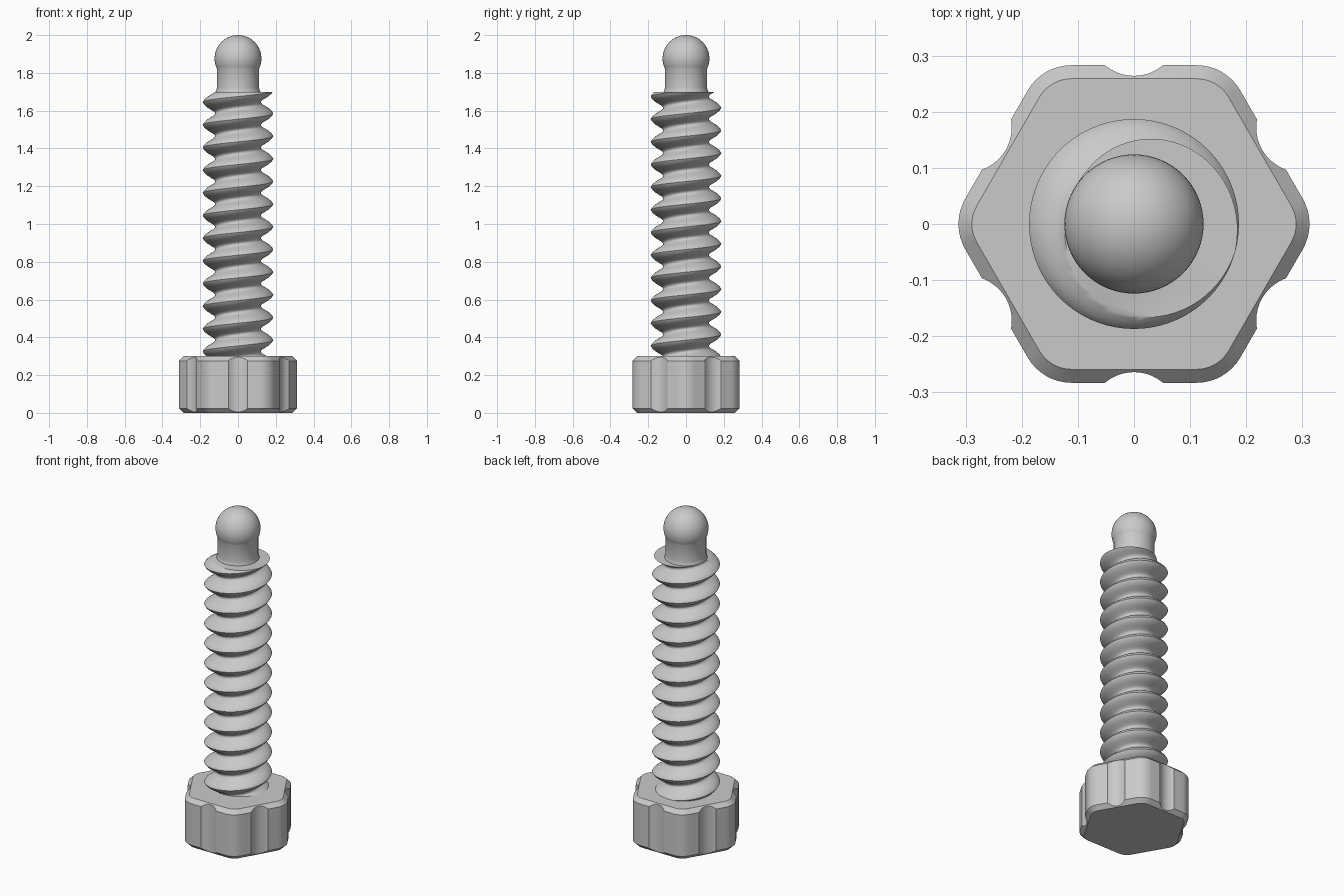
import bpy, bmesh, math
from mathutils import Matrix, Vector

TAU = math.tau
cube = bpy.data.objects.get("Cube")
if cube:
    bpy.data.objects.remove(cube)

steel = bpy.data.materials.new("grey metal")
steel.use_nodes = True
steel.diffuse_color = (0.59, 0.59, 0.59, 1)
steel.node_tree.nodes["Principled BSDF"].inputs["Base Color"].default_value = (0.59, 0.59, 0.59, 1)


def make_object(name, bm):
    bmesh.ops.recalc_face_normals(bm, faces=bm.faces)
    mesh = bpy.data.meshes.new(name)
    bm.to_mesh(mesh)
    bm.free()
    mesh.materials.append(steel)
    obj = bpy.data.objects.new(name, mesh)
    bpy.context.collection.objects.link(obj)
    return obj


def activate(obj):
    bpy.ops.object.select_all(action="DESELECT")
    obj.select_set(True)
    bpy.context.view_layer.objects.active = obj


def smooth(obj, degrees):
    activate(obj)
    bpy.ops.object.shade_smooth_by_angle(angle=math.radians(degrees))


def skin(bm, rings):
    for low, high in zip(rings, rings[1:]):
        for i in range(len(low)):
            j = (i + 1) % len(low)
            bm.faces.new((low[i], low[j], high[j], high[i]))


# Head: rounded hexagon with chamfered rims
APOTHEM, CORNER, CHAMFER, HEAD_TOP = 0.283, 0.09, 0.024, 0.3


def hexagon(inset):
    points = []
    reach = (APOTHEM - CORNER) / math.cos(TAU / 12)
    for side in range(6):
        middle = side * TAU / 6
        for step in range(9):
            a = middle + (step / 8 - 0.5) * TAU / 6
            points.append((reach * math.cos(middle) + (CORNER - inset) * math.cos(a),
                           reach * math.sin(middle) + (CORNER - inset) * math.sin(a)))
    return points


bm = bmesh.new()
levels = [(0, CHAMFER), (CHAMFER, 0), (HEAD_TOP - CHAMFER, 0), (HEAD_TOP, CHAMFER)]
rings = [[bm.verts.new((x, y, z)) for x, y in hexagon(inset)] for z, inset in levels]
skin(bm, rings)
bm.faces.new(rings[0])
bm.faces.new(rings[-1])
head = make_object("head", bm)

# Grip grooves: one cylinder cut into the middle of every side
GROOVE = 0.08
bm = bmesh.new()
for side in range(6):
    a = (side + 0.5) * TAU / 6
    centre = Vector((math.cos(a), math.sin(a), 0)) * (0.264 + GROOVE)
    centre.z = HEAD_TOP / 2
    bmesh.ops.create_cone(bm, cap_ends=True, segments=48, radius1=GROOVE, radius2=GROOVE,
                          depth=0.5, matrix=Matrix.Translation(centre))
cutter = make_object("groove_cutter", bm)
cutter.hide_render = True
cut = head.modifiers.new("grooves", "BOOLEAN")
cut.object = cutter
cut.operation = "DIFFERENCE"
cut.solver = "EXACT"
activate(head)
bpy.ops.object.modifier_apply(modifier=cut.name)
bpy.data.objects.remove(cutter)
smooth(head, 22)

# Thread: right-handed helical surface trimmed flat at both ends
PITCH, CREST_Z, BOTTOM, TOP, SEGMENTS = 0.12, 1.705, 0.29, 1.7, 72
HALF = [(0, 0.187), (0.05, 0.1835), (0.1, 0.179), (0.15, 0.173), (0.2, 0.166), (0.25, 0.157),
        (0.3, 0.147), (0.35, 0.137), (0.4, 0.128), (0.45, 0.123), (0.5, 0.121)]
PHASES = [d for d, r in HALF] + [1 - d for d, r in HALF[-2:0:-1]]


def thread_radius(phase):
    d = phase % 1
    d = min(d, 1 - d)
    for (d0, r0), (d1, r1) in zip(HALF, HALF[1:]):
        if d <= d1:
            return r0 + (r1 - r0) * (d - d0) / (d1 - d0)
    return HALF[-1][1]


bm = bmesh.new()
columns = []
for s in range(SEGMENTS + 1):
    turn = s / SEGMENTS
    column = []
    for n in range(-14, 2):
        for phase in PHASES:
            z = CREST_Z + PITCH * (n + phase + turn)
            z = min(max(z, BOTTOM), TOP)
            r = thread_radius((z - CREST_Z) / PITCH - turn)
            column.append(bm.verts.new((r * math.cos(turn * TAU), r * math.sin(turn * TAU), z)))
    columns.append(column)
for left, right in zip(columns, columns[1:]):
    for k in range(len(left) - 1):
        bm.faces.new((left[k], right[k], right[k + 1], left[k + 1]))
bmesh.ops.remove_doubles(bm, verts=bm.verts, dist=0.00005)
bmesh.ops.holes_fill(bm, edges=[e for e in bm.edges if e.is_boundary], sides=0)
smooth(make_object("thread", bm), 40)

# Tip: straight neck with a slight foot, ending in a ball
NECK, BALL = 0.112, 0.124
profile = [(0.118, 1.69), (0.118, 1.70), (0.1135, 1.71), (NECK, 1.72)]
start = -math.acos(NECK / BALL)
for i in range(24):
    a = start + (TAU / 4 - start) * i / 24
    profile.append((BALL * math.cos(a), 2 - BALL + BALL * math.sin(a)))
bm = bmesh.new()
rings = [[bm.verts.new((r * math.cos(TAU * i / 64), r * math.sin(TAU * i / 64), z))
          for i in range(64)] for r, z in profile]
skin(bm, rings)
pole = bm.verts.new((0, 0, 2))
for i in range(64):
    bm.faces.new((rings[-1][i], rings[-1][(i + 1) % 64], pole))
bm.faces.new(rings[0])
smooth(make_object("ball_tip", bm), 40)
